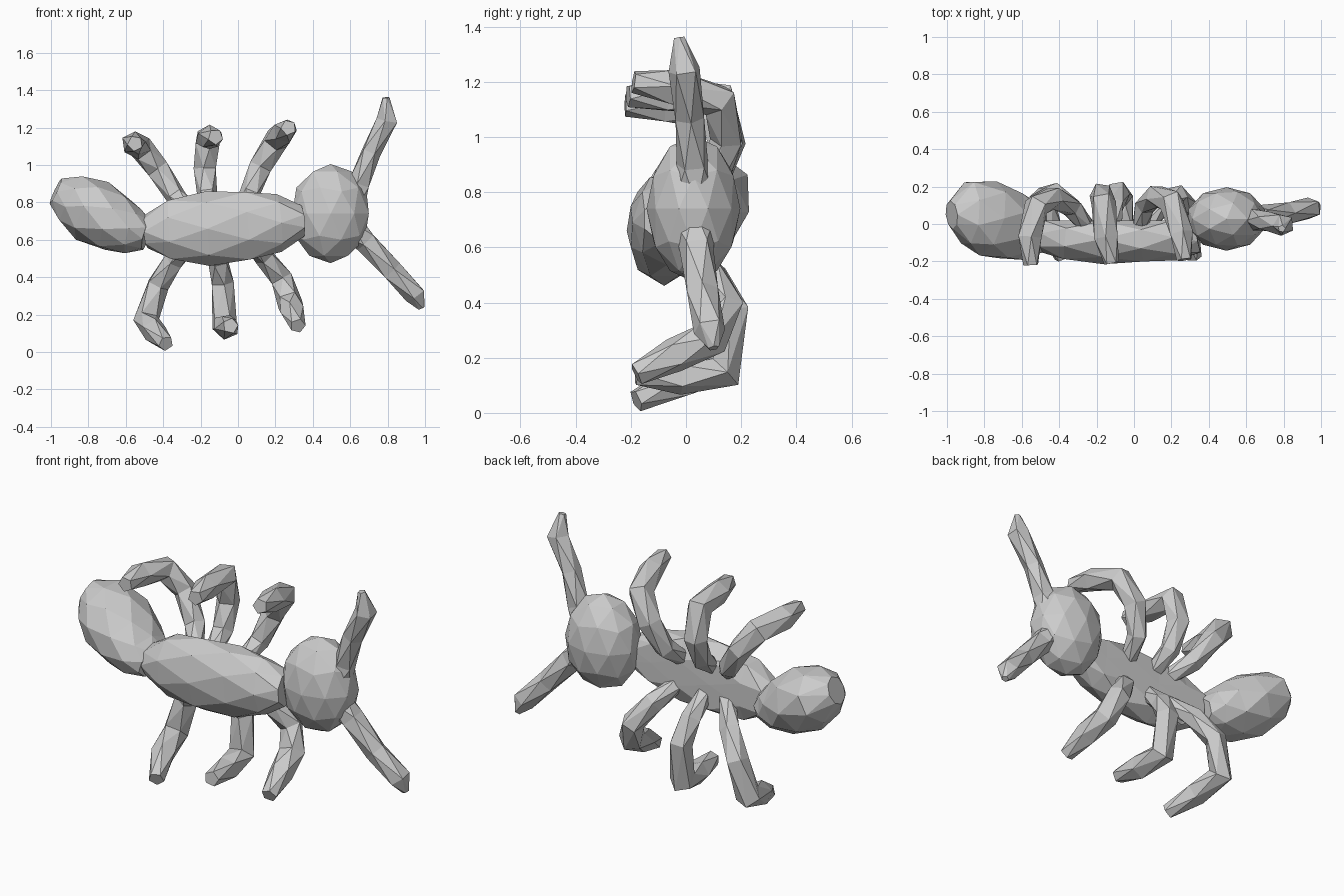
import bpy, bmesh, math
from mathutils import Vector


def loft(name, rings, sides, ref, y_max=None):
    """Faceted tube through rings of (x, y, z, radius_u, radius_v)."""
    bm = bmesh.new()
    pts = [Vector(r[:3]) for r in rings]
    u = Vector(ref)
    loops = []
    for i, r in enumerate(rings):
        a = pts[i] - pts[i - 1] if i else pts[1] - pts[0]
        b = pts[i + 1] - pts[i] if i < len(pts) - 1 else a
        t = (a.normalized() + b.normalized()).normalized()
        u = (u - t * u.dot(t)).normalized()
        v = t.cross(u)
        loop = []
        for k in range(sides):
            ang = 2 * math.pi * (k + 0.5 * (i % 2)) / sides
            p = pts[i] + u * r[3] * math.cos(ang) + v * r[4] * math.sin(ang)
            if y_max is not None:
                p.y = min(p.y, y_max)
            loop.append(bm.verts.new(p))
        loops.append(loop)
    # staggered rings joined by triangles
    for i in range(len(loops) - 1):
        a, b = loops[i], loops[i + 1]
        for k in range(sides):
            n = (k + 1) % sides
            if i % 2 == 0:
                bm.faces.new((a[k], a[n], b[k]))
                bm.faces.new((a[n], b[n], b[k]))
            else:
                bm.faces.new((a[k], b[n], b[k]))
                bm.faces.new((a[k], a[n], b[n]))
    bm.faces.new(loops[0][::-1])
    bm.faces.new(loops[-1])
    bmesh.ops.recalc_face_normals(bm, faces=bm.faces)
    me = bpy.data.meshes.new(name)
    bm.to_mesh(me)
    bm.free()
    ob = bpy.data.objects.new(name, me)
    bpy.context.collection.objects.link(ob)
    return ob


def limb(name, path, radii):
    loft(name, [(*p, r, r) for p, r in zip(path, radii)], 5, (0.3, 1, 0.2))


# Abdomen
loft("abdomen", [
    (-0.975, 0.05, 0.86, 0.075, 0.075),
    (-0.89, 0.06, 0.82, 0.177, 0.143),
    (-0.78, 0.03, 0.755, 0.205, 0.177),
    (-0.66, -0.01, 0.69, 0.192, 0.162),
    (-0.56, -0.035, 0.645, 0.16, 0.125),
    (-0.49, -0.045, 0.625, 0.12, 0.083)], 8, (0, 1, 0))

# Thorax, flattened at the back
loft("thorax", [
    (-0.49, -0.05, 0.645, 0.10, 0.09),
    (-0.36, -0.07, 0.655, 0.127, 0.17),
    (-0.16, -0.08, 0.66, 0.135, 0.20),
    (0.05, -0.08, 0.675, 0.13, 0.195),
    (0.22, -0.07, 0.69, 0.125, 0.155),
    (0.34, -0.05, 0.70, 0.11, 0.09)], 8, (0, 1, 0), y_max=0.02)

# Head
bpy.ops.mesh.primitive_ico_sphere_add(subdivisions=2, radius=1, location=(0.495, 0.027, 0.74))
head = bpy.context.object
head.name = "head"
head.scale = (0.215, 0.17, 0.265)

# Antennae, flaring where they meet the head
limb("upper_antenna", [(0.60, 0.03, 0.78), (0.65, 0.025, 0.90), (0.71, 0.012, 1.07),
                       (0.80, -0.005, 1.24), (0.79, -0.025, 1.36)],
     [0.08, 0.06, 0.055, 0.06, 0.02])
limb("lower_antenna", [(0.58, 0.03, 0.69), (0.685, 0.04, 0.59), (0.82, 0.06, 0.435),
                       (0.95, 0.085, 0.305), (0.98, 0.10, 0.235)],
     [0.08, 0.064, 0.06, 0.06, 0.02])

# Legs: out of the back of the thorax, then curling forward at the knee
leg_paths = {
    "upper_left_leg": [(-0.25, -0.02, 0.75), (-0.33, 0.09, 0.83), (-0.43, 0.14, 0.98),
                       (-0.52, 0.10, 1.09), (-0.56, -0.07, 1.115), (-0.55, -0.22, 1.115)],
    "upper_middle_leg": [(-0.15, -0.02, 0.75), (-0.165, 0.10, 0.84), (-0.175, 0.16, 0.98),
                         (-0.165, 0.12, 1.14), (-0.15, -0.07, 1.15), (-0.12, -0.21, 1.15)],
    "upper_right_leg": [(0.03, -0.02, 0.75), (0.06, 0.10, 0.84), (0.12, 0.15, 0.99),
                        (0.20, 0.12, 1.13), (0.25, -0.05, 1.18), (0.27, -0.19, 1.20)],
    "lower_left_leg": [(-0.24, -0.02, 0.60), (-0.34, 0.09, 0.49), (-0.43, 0.16, 0.36),
                       (-0.49, 0.14, 0.17), (-0.45, -0.02, 0.115), (-0.385, -0.18, 0.045)],
    "lower_middle_leg": [(-0.11, -0.02, 0.60), (-0.105, 0.10, 0.49), (-0.085, 0.17, 0.37),
                         (-0.075, 0.14, 0.15), (-0.06, -0.02, 0.13), (-0.04, -0.18, 0.14)],
    "lower_right_leg": [(0.06, -0.02, 0.60), (0.14, 0.09, 0.51), (0.23, 0.15, 0.39),
                        (0.275, 0.09, 0.27), (0.295, -0.04, 0.21), (0.32, -0.18, 0.14)],
}
for leg_name, leg_path in leg_paths.items():
    limb(leg_name, leg_path, [0.045, 0.056, 0.063, 0.07, 0.066, 0.042])
